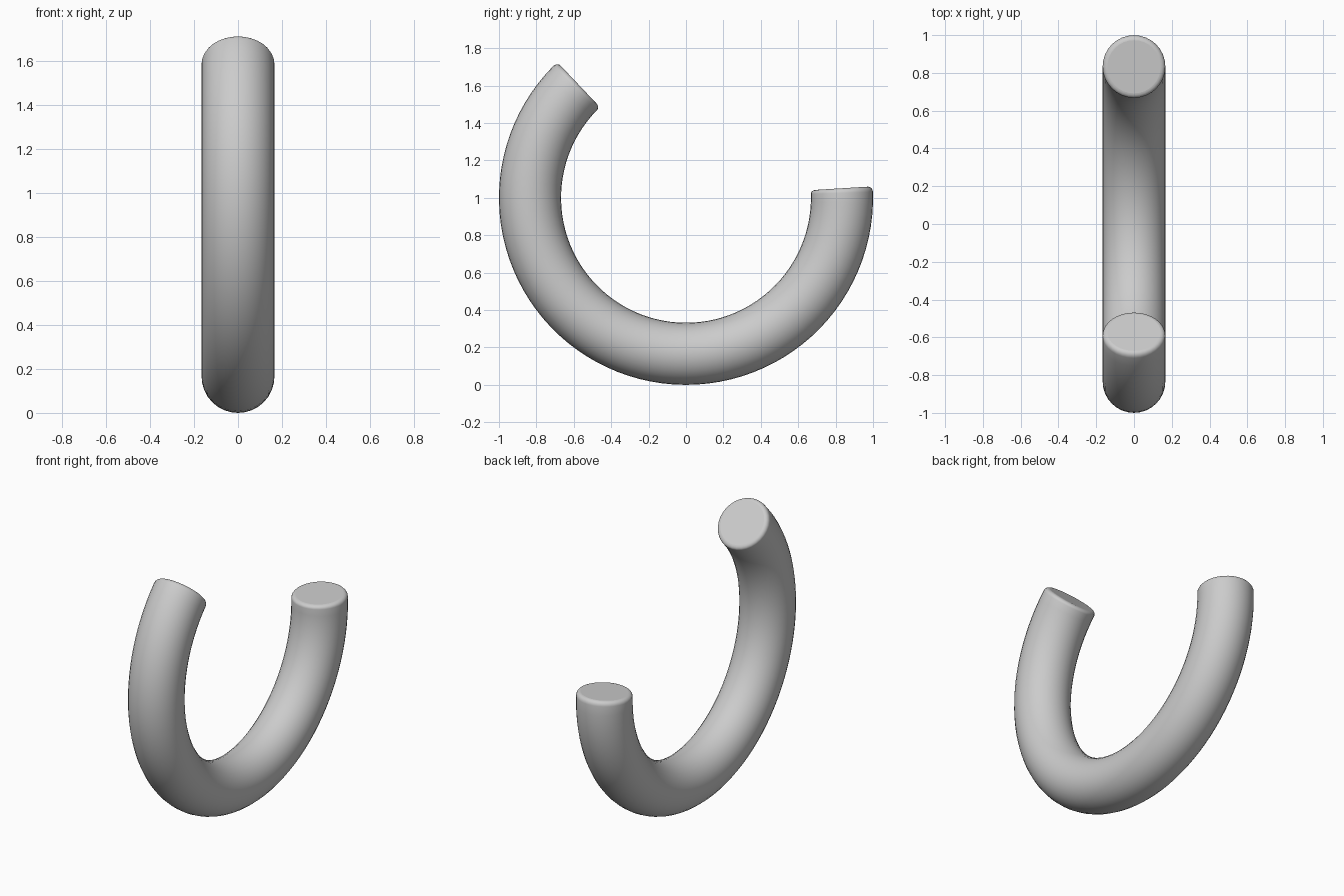
import bpy, bmesh
from math import sin, cos, pi, radians

if "Cube" in bpy.data.objects:
    bpy.data.objects.remove(bpy.data.objects["Cube"])

MAJOR, MINOR, CENTRE_Z = 0.834, 0.166, 1.0
START, END = radians(133.5), radians(363.5)
ROUND, SIDES, STEPS, ROUND_STEPS = 0.025, 32, 64, 5

# Stations along the arc: (angle, tube radius), with rounded rims at both ends
rim = []
for i in range(ROUND_STEPS + 1):
    t = pi / 2 * i / ROUND_STEPS
    rim.append((ROUND * (1 - sin(t)) / MAJOR, MINOR - ROUND * (1 - cos(t))))
rim.reverse()
rim = [(a, r) for a, r in rim]
inset = ROUND / MAJOR
first = [(START + a, r) for a, r in rim]
last = [(END - a, r) for a, r in reversed(rim)]
a0, a1 = START + inset, END - inset
middle = [(a0 + (a1 - a0) * i / STEPS, MINOR) for i in range(1, STEPS)]
stations = sorted(first + middle + last)

# Loft circular sections along the arc
bm = bmesh.new()
rings = []
for a, r in stations:
    ring = []
    for k in range(SIDES):
        u = 2 * pi * k / SIDES
        d = MAJOR + r * cos(u)
        ring.append(bm.verts.new((r * sin(u), d * cos(a), CENTRE_Z + d * sin(a))))
    rings.append(ring)
for p, q in zip(rings, rings[1:]):
    for k in range(SIDES):
        n = (k + 1) % SIDES
        bm.faces.new((p[k], p[n], q[n], q[k]))

# Flat end caps
bm.faces.new(rings[0])
bm.faces.new(rings[-1])
bmesh.ops.recalc_face_normals(bm, faces=bm.faces)

mesh = bpy.data.meshes.new("curved_bar")
bm.to_mesh(mesh)
bm.free()
bar = bpy.data.objects.new("curved_bar", mesh)
bpy.context.collection.objects.link(bar)
bpy.context.view_layer.objects.active = bar
bar.select_set(True)
bpy.ops.object.shade_smooth_by_angle(angle=radians(30))
for f in mesh.polygons:
    if len(f.vertices) > 4:
        f.use_smooth = False
